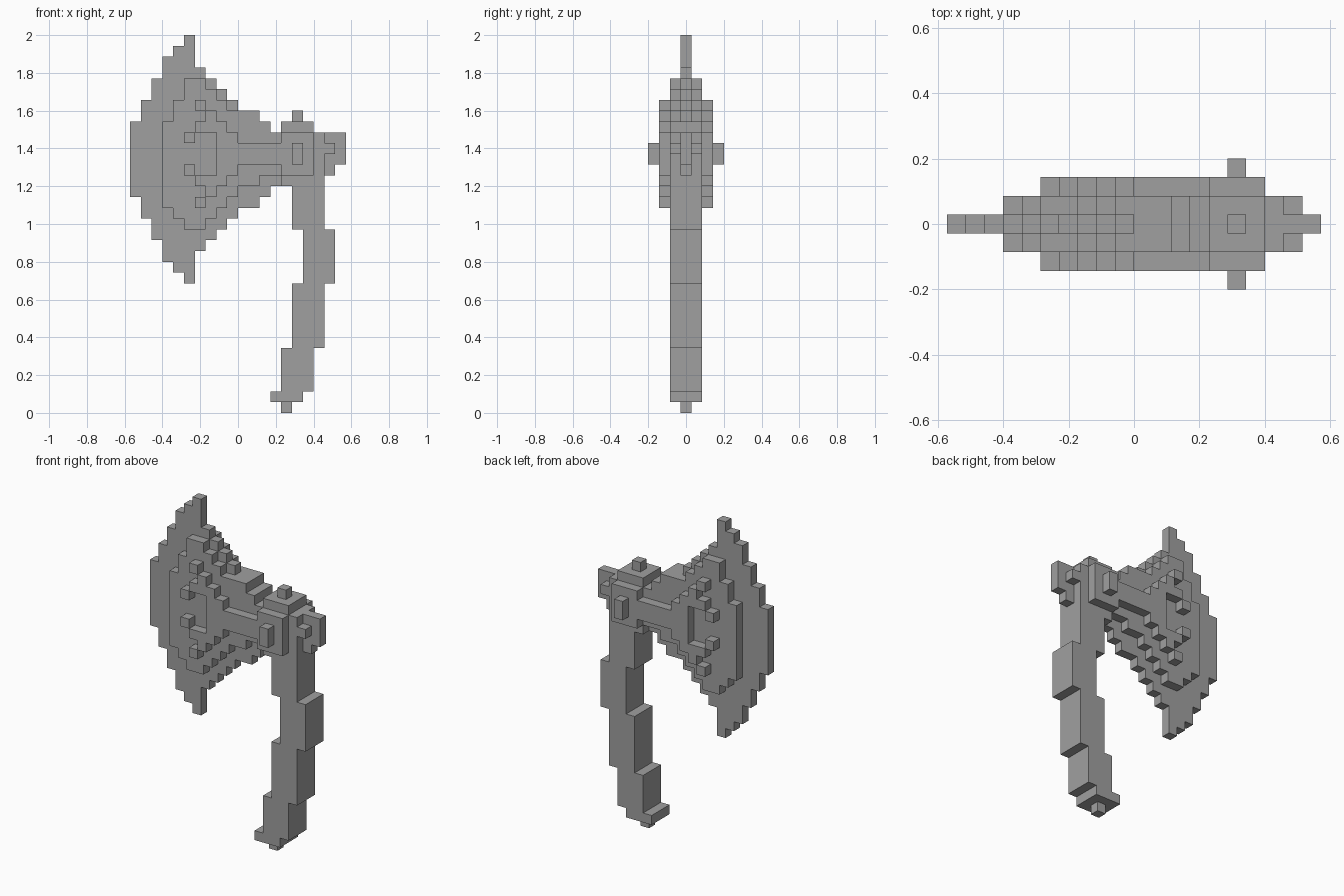
import bpy, bmesh, math
from mathutils import Vector

cube = bpy.data.objects.get("Cube")
if cube:
    bpy.data.objects.remove(cube, do_unlink=True)

UNIT = 2 / 35          # edge of one block cell
parts = {}             # part name -> set of (column, depth, row) cells
taken = set()


def fill(name, cols, rows, half_depth):
    """Fill a box of cells, symmetric in depth, into a named part."""
    cells = parts.setdefault(name, set())
    for i in range(*cols):
        for j in range(*rows):
            for k in range(-half_depth, half_depth + 1):
                if (i, k, j) not in taken:
                    taken.add((i, k, j))
                    cells.add((i, k, j))


def fill_columns(name, start, spans, half_depth):
    for n, rows in enumerate(spans):
        fill(name, (start + n, start + n + 1), rows, half_depth)


# Handle, bent in steps, with a foot stub
for left, low, high in [(15, 17, 21), (16, 12, 17), (15, 6, 12), (14, 2, 6), (13, 1, 2)]:
    fill("handle", (left, left + 3), (low, high), 1)
fill("handle_stub", (14, 15), (0, 1), 0)

# Socket block with side pins, top post and rear spike
fill("socket", (14, 17), (21, 27), 1)
fill("socket", (14, 17), (22, 26), 2)
fill("side_pins", (15, 16), (23, 25), 3)
fill("top_post", (15, 16), (27, 28), 0)
fill("rear_spike", (17, 18), (21, 26), 1)
fill("rear_spike", (18, 19), (24, 25), 1)
fill_columns("rear_spike", 18, [(22, 26), (23, 26)], 0)

# Thick cheek of the axe head and its neck
fill_columns("cheek", 3, [(19, 27), (18, 29), (17, 31), (17, 31), (18, 30), (19, 29),
                          (20, 28), (21, 28), (21, 28), (22, 27), (22, 26)], 1)

# Thin blade
fill_columns("blade", 0, [(20, 27), (18, 29), (16, 31), (14, 33), (13, 34), (12, 35),
                          (15, 32), (16, 31), (17, 30), (18, 29), (19, 28), (19, 28),
                          (20, 27), (21, 26)], 0)

# Raised branching ornament, mirrored about its centre line
fill("ornament", (8, 14), (23, 25), 2)
for left, right, row in [(5, 6, 25), (8, 10, 25), (6, 9, 26), (7, 8, 27), (6, 7, 28)]:
    for r in (row, 47 - row):
        fill("ornament", (left, right), (r, r + 1), 2)

grey = bpy.data.materials.new("plain_grey")
grey.use_nodes = True
grey.diffuse_color = (0.35, 0.35, 0.35, 1)
grey.node_tree.nodes["Principled BSDF"].inputs["Base Color"].default_value = grey.diffuse_color


def build(name, cells):
    """Make a mesh from the exposed cell sides, merging flat areas."""
    bm = bmesh.new()
    for cell in sorted(cells):
        centre = Vector((cell[0] - 9.5, cell[1], cell[2] + 0.5))
        for axis in range(3):
            for sign in (-1, 1):
                neighbour = list(cell)
                neighbour[axis] += sign
                if tuple(neighbour) in taken:
                    continue
                n, u, v = Vector(), Vector(), Vector()
                n[axis] = sign / 2
                u[(axis + 1) % 3] = 0.5
                v[(axis + 2) % 3] = sign / 2
                corners = (-u - v, u - v, u + v, v - u)
                bm.faces.new([bm.verts.new((centre + n + c) * UNIT) for c in corners])
    bmesh.ops.remove_doubles(bm, verts=bm.verts[:], dist=UNIT / 100)
    bmesh.ops.dissolve_limit(bm, angle_limit=math.radians(1),
                             verts=bm.verts[:], edges=bm.edges[:])
    mesh = bpy.data.meshes.new(name)
    bm.to_mesh(mesh)
    bm.free()
    mesh.materials.append(grey)
    bpy.context.collection.objects.link(bpy.data.objects.new(name, mesh))


for part_name, part_cells in parts.items():
    build(part_name, part_cells)
